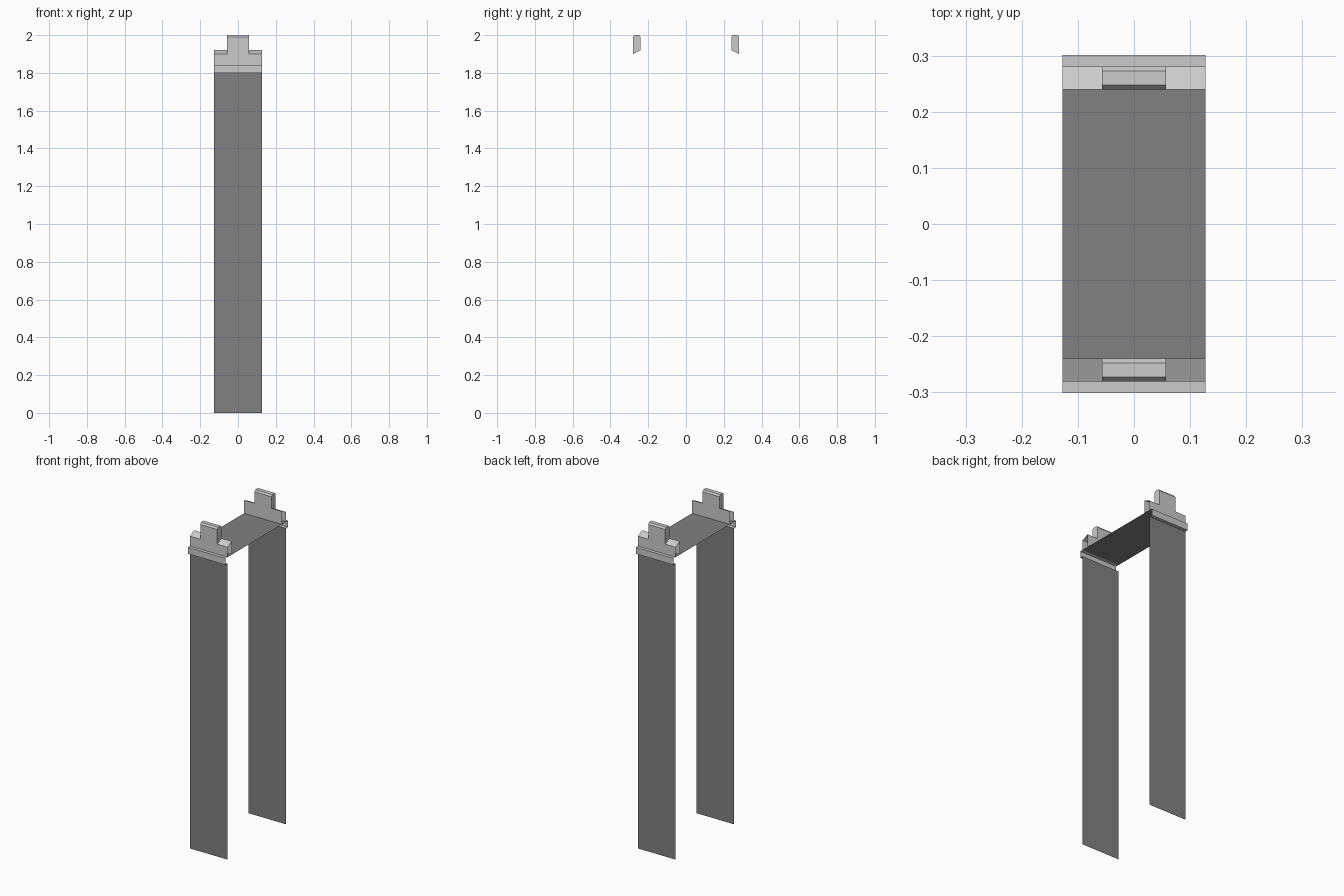
import bpy

if "Cube" in bpy.data.objects:
    bpy.data.objects.remove(bpy.data.objects["Cube"])

W, T = 0.127, 0.057           # half widths of frame and tab
OUT, WALL, INN = 0.301, 0.281, 0.24

dark = bpy.data.materials.new("dark_grey")
dark.diffuse_color = (0.22, 0.22, 0.22, 1)
dark.use_nodes = True
dark.node_tree.nodes["Principled BSDF"].inputs["Base Color"].default_value = dark.diffuse_color


def strip(name, profile, x0, x1, mirror="Y", mat=None, closed=False, caps=False):
    """Sweep a (y, z) profile along x as an open or capped sheet."""
    n = len(profile)
    verts = [(x, y, z) for x in (x0, x1) for y, z in profile]
    faces = [(i, n + i, n + (i + 1) % n, (i + 1) % n)
             for i in range(n if closed else n - 1)]
    if caps:
        faces += [tuple(range(n)), tuple(reversed(range(n, 2 * n)))]
    me = bpy.data.meshes.new(name)
    me.from_pydata(verts, [], faces)
    ob = bpy.data.objects.new(name, me)
    bpy.context.collection.objects.link(ob)
    if mat:
        me.materials.append(mat)
    if mirror:
        m = ob.modifiers.new("mirror", "MIRROR")
        m.use_axis = (mirror == "X", mirror == "Y", False)
        if mirror == "XY":
            m.use_axis = (True, True, False)
        m.use_mirror_merge = False
    return ob


# Dark side panels and top deck
strip("side_panel", [(-WALL, 0), (-WALL, 1.80)], -W, W, mat=dark)
strip("deck", [(-WALL, 1.84), (WALL, 1.84)], -W, W, mirror=None, mat=dark)

# Rim with its projecting ledge, and the inner wall (ends stay open)
strip("rim", [(-WALL, 1.80), (-OUT, 1.80), (-OUT, 1.84),
              (-WALL, 1.84), (-WALL, 1.90)], -W, W)
strip("inner_wall", [(-INN, 1.92), (-INN, 1.84)], -W, W)

# Sloping shoulders either side of each tab
strip("shoulder", [(-WALL, 1.90), (-INN, 1.92)], T, W, mirror="XY")

# Upright tabs with chamfered tops
strip("tab", [(-WALL, 1.90), (-WALL, 1.99), (-WALL + 0.008, 2.0),
              (-INN - 0.008, 2.0), (-INN, 1.99), (-INN, 1.92)],
      -T, T, caps=True)
